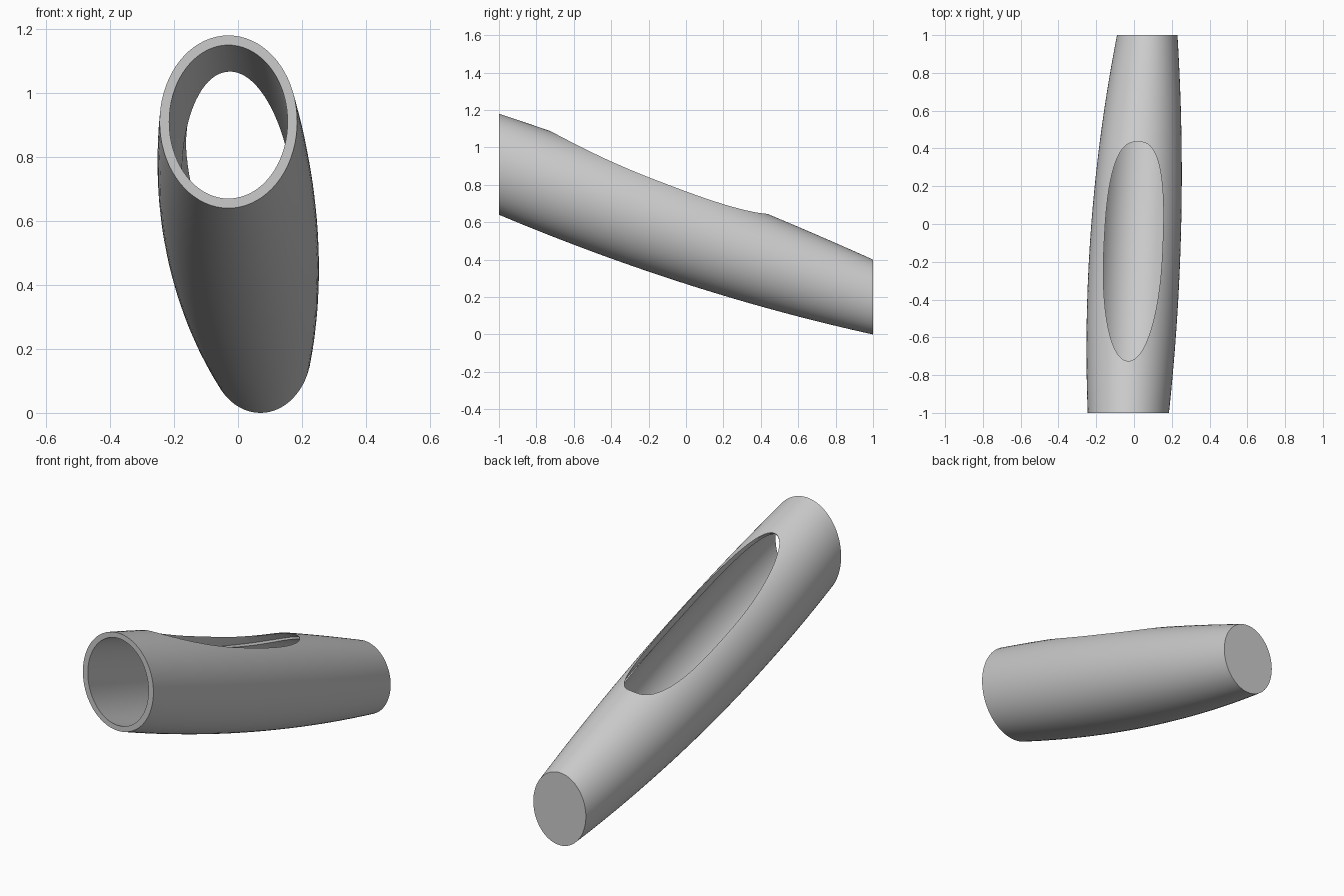
import bpy, bmesh, math

if "Cube" in bpy.data.objects:
    bpy.data.objects.remove(bpy.data.objects["Cube"])

SEG, RINGS, WALL = 72, 48, 0.03

# Cross-section along the tube: centre x, centre z, half width, half height
def section(y):
    return (0.012 + 0.05 * y + 0.008 * y * y, 0.545 - 0.355 * y + 0.01 * y * y,
            0.238 - 0.0275 * y - 0.0505 * y * y, 0.275 - 0.035 * y - 0.04 * y * y)

def ring(bm, y, inset):
    cx, cz, rx, rz = section(y)
    return [bm.verts.new((cx + (rx - inset) * math.cos(a), y, cz + (rz - inset) * math.sin(a)))
            for a in (2 * math.pi * i / SEG for i in range(SEG))]

def bridge(bm, rings):
    for a, b in zip(rings, rings[1:]):
        n = len(a)
        for i in range(n):
            bm.faces.new((a[i], a[(i + 1) % n], b[(i + 1) % n], b[i]))

def finish(bm, name, mat=None):
    bmesh.ops.recalc_face_normals(bm, faces=bm.faces)
    me = bpy.data.meshes.new(name)
    bm.to_mesh(me)
    bm.free()
    ob = bpy.data.objects.new(name, me)
    bpy.context.collection.objects.link(ob)
    if mat:
        me.materials.append(mat)
    return ob

grey = bpy.data.materials.new("light_grey")
grey.diffuse_color = (0.6, 0.6, 0.6, 1)
grey.use_nodes = True
grey.node_tree.nodes["Principled BSDF"].inputs["Base Color"].default_value = grey.diffuse_color

# Tapered tube: outer skin, front rim, inner skin, closed back end
bm = bmesh.new()
outer = [ring(bm, 1 - 2 * i / RINGS, 0) for i in range(RINGS + 1)]
inner = [ring(bm, -1 + (2 - WALL) * i / RINGS, WALL) for i in range(RINGS + 1)]
bridge(bm, outer + inner)
bm.faces.new(outer[0])
bm.faces.new(inner[-1])
tube = finish(bm, "tapered_tube", grey)

# Opening cutter: oval in plan, blunter at the back, undercut below the surface
bm = bmesh.new()
levels = [[], [], []]
N = 96
for i in range(N):
    a = 2 * math.pi * i / N
    c, s = math.cos(a), math.sin(a)
    p = 2.7 if s > 0 else 2.1
    u = math.copysign(abs(c) ** (2 / p), c)
    v = math.copysign(abs(s) ** (2 / p), s)
    y = -0.145 + 0.58 * v
    x = -0.005 + 0.043 * (y + 0.145) + 0.155 * u
    cx, cz, rx, rz = section(y)
    z = cz + rz * math.sqrt(1 - ((x - cx) / rx) ** 2)
    for lev, (dz, fx, fy) in zip(levels, ((0.2, 0, 0), (-0.004, 0, 0), (-0.07, 0.015, 0.12))):
        lev.append(bm.verts.new((x + fx * u, y + fy * v, z + dz)))
bridge(bm, levels)
for lev, z in ((levels[0], 1.15), (levels[2], 0.62)):
    mid = bm.verts.new((-0.005, -0.145, z))
    for i in range(N):
        bm.faces.new((lev[i], lev[(i + 1) % N], mid))
cutter = finish(bm, "opening_cutter")
cutter.hide_render = True

# Cut the opening and smooth the skins
mod = tube.modifiers.new("opening", 'BOOLEAN')
mod.operation = 'DIFFERENCE'
mod.solver = 'EXACT'
mod.object = cutter
bpy.context.view_layer.objects.active = tube
tube.select_set(True)
bpy.ops.object.modifier_apply(modifier=mod.name)
bpy.data.objects.remove(cutter)
bpy.ops.object.shade_smooth_by_angle(angle=math.radians(30))
